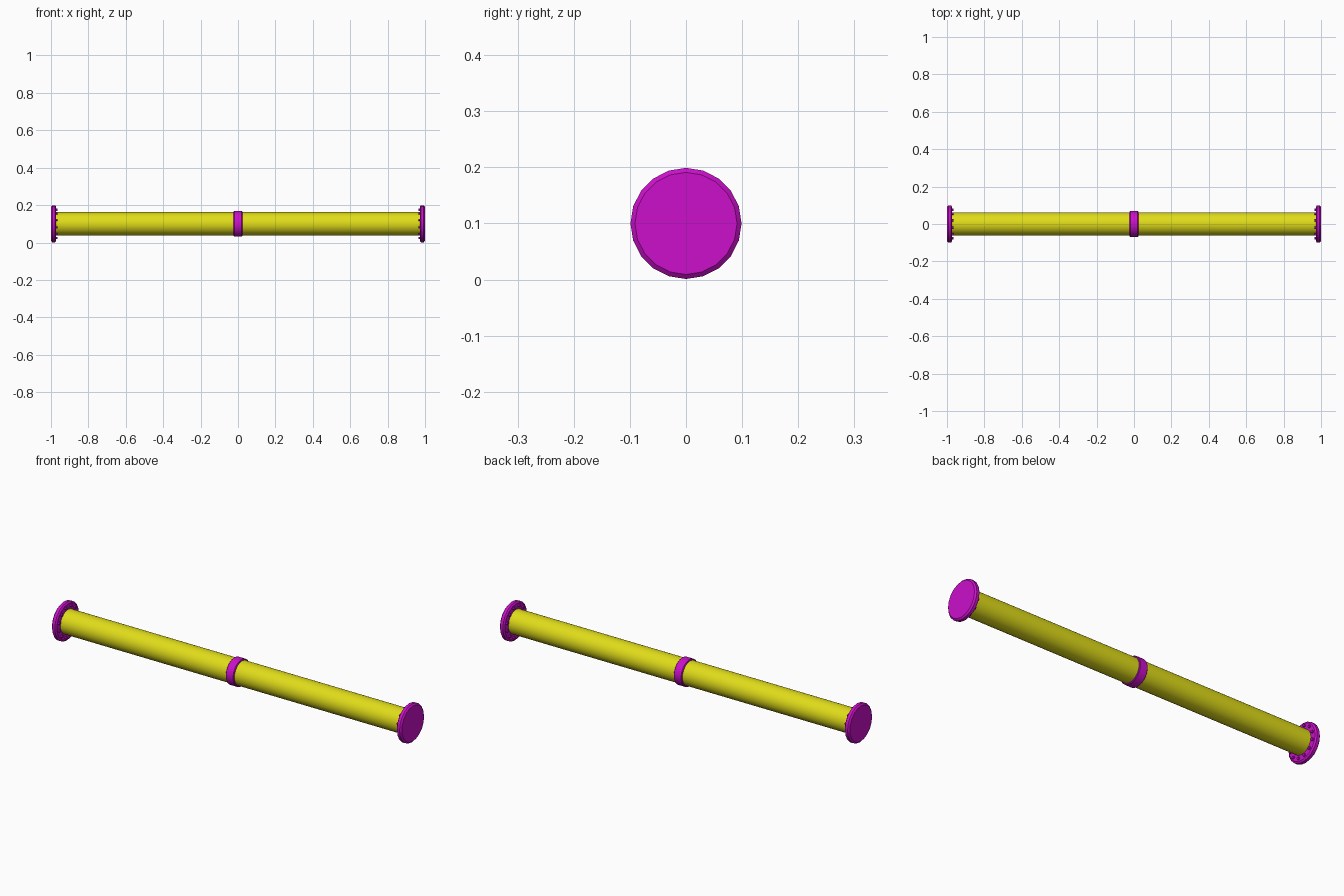
import bpy, bmesh
from math import pi, cos, sin

if "Cube" in bpy.data.objects:
    bpy.data.objects.remove(bpy.data.objects["Cube"])

SIDES = 20
Z = 0.1


def material(name, color):
    m = bpy.data.materials.new(name)
    m.diffuse_color = color
    m.use_nodes = True
    m.node_tree.nodes["Principled BSDF"].inputs["Base Color"].default_value = m.diffuse_color
    return m


yellow = material("yellow_paint", (0.75, 0.72, 0.01, 1))
magenta = material("magenta_paint", (0.6, 0.005, 0.6, 1))


def lathe(name, profile, mat, sides=SIDES, y=0.0, z=Z):
    """Revolve (x, radius) points about an axis along x, capping both ends."""
    bm = bmesh.new()
    rings = [[bm.verts.new((x, y + r * cos(2 * pi * i / sides), z + r * sin(2 * pi * i / sides)))
              for i in range(sides)] for x, r in profile]
    for a, b in zip(rings, rings[1:]):
        for i in range(sides):
            j = (i + 1) % sides
            bm.faces.new((a[i], a[j], b[j], b[i]))
    bm.faces.new(rings[0])
    bm.faces.new(rings[-1])
    bmesh.ops.recalc_face_normals(bm, faces=bm.faces)
    mesh = bpy.data.meshes.new(name)
    bm.to_mesh(mesh)
    bm.free()
    mesh.materials.append(mat)
    obj = bpy.data.objects.new(name, mesh)
    bpy.context.collection.objects.link(obj)
    bpy.ops.object.select_all(action='DESELECT')
    obj.select_set(True)
    bpy.context.view_layer.objects.active = obj
    bpy.ops.object.shade_smooth_by_angle(angle=pi / 6)
    return obj


# Main pipe and the joint band at its middle
lathe("pipe", [(-0.985, 0.062), (0.985, 0.062)], yellow, 32)
lathe("middle_band", [(-0.023, 0.066), (-0.020, 0.069), (0.020, 0.069), (0.023, 0.066)], magenta, 32)

# End flanges with chamfered rims and a ring of bolt heads on the inner face
for side, s in (("left", -1), ("right", 1)):
    lathe(side + "_flange", [(s * x, r) for x, r in
          ((0.972, 0.091), (0.978, 0.099), (0.993, 0.099), (1.0, 0.091))], magenta)
    for k in range(12):
        a = 2 * pi * (k + 0.5) / 12
        lathe(f"{side}_bolt_{k + 1}", [(s * 0.964, 0.007), (s * 0.975, 0.007)],
              magenta, 6, 0.078 * cos(a), Z + 0.078 * sin(a))
